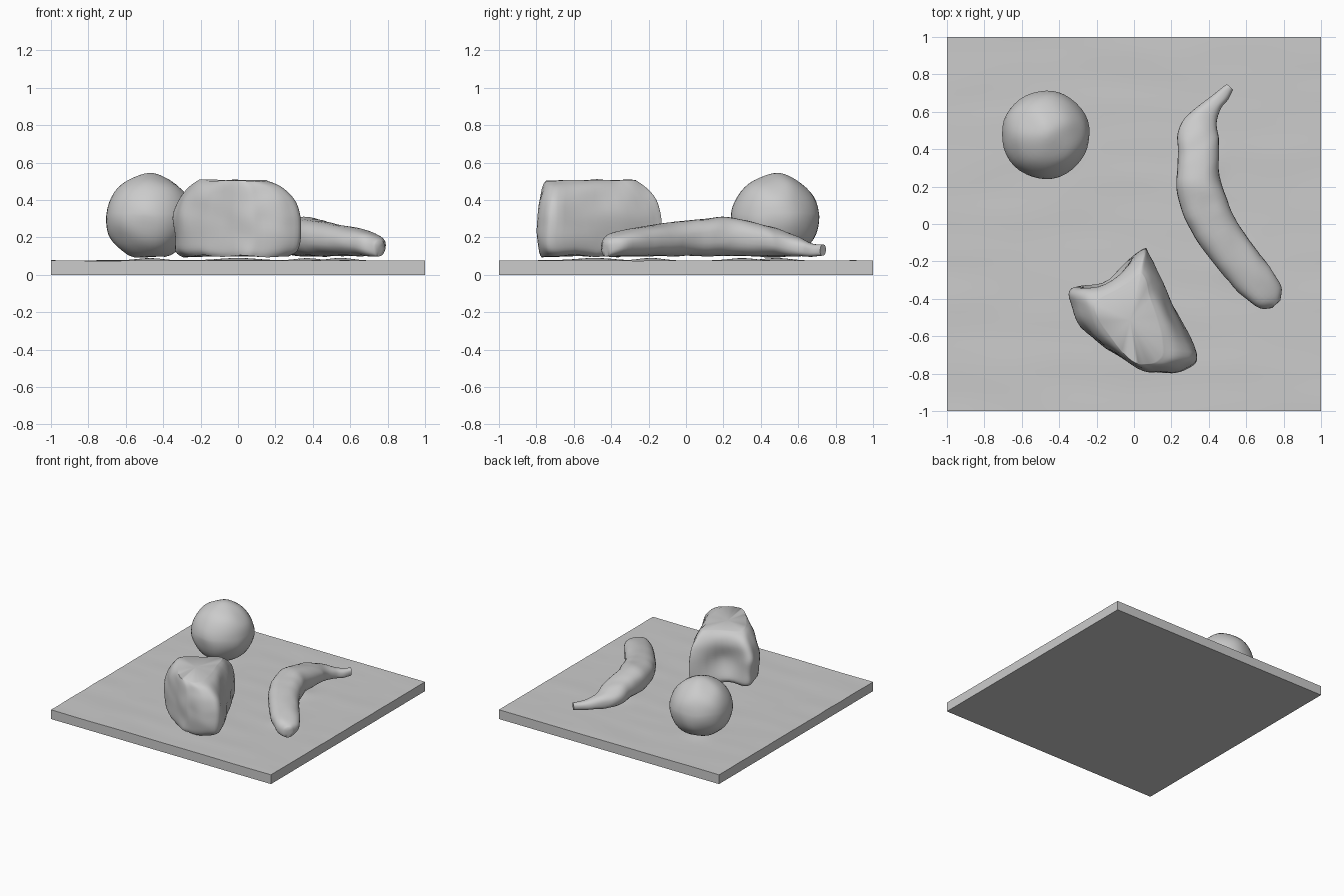
import bpy, bmesh, math
from mathutils import Vector, noise

cube = bpy.data.objects.get("Cube")
if cube:
    bpy.data.objects.remove(cube, do_unlink=True)

GREY = (0.6, 0.6, 0.6, 1)
mat = bpy.data.materials.new("plain grey")
mat.use_nodes = True
mat.diffuse_color = GREY
mat.node_tree.nodes["Principled BSDF"].inputs["Base Color"].default_value = GREY


def finish(bm, name, angle):
    bmesh.ops.recalc_face_normals(bm, faces=bm.faces)
    mesh = bpy.data.meshes.new(name)
    bm.to_mesh(mesh)
    bm.free()
    mesh.materials.append(mat)
    obj = bpy.data.objects.new(name, mesh)
    bpy.context.collection.objects.link(obj)
    bpy.ops.object.select_all(action='DESELECT')
    obj.select_set(True)
    bpy.context.view_layer.objects.active = obj
    bpy.ops.object.shade_smooth_by_angle(angle=math.radians(angle))
    return obj


def spline(pts, steps, closed=False):
    """Smooth curve through points of any dimension."""
    n = len(pts)
    pick = (lambda i: pts[i % n]) if closed else (lambda i: pts[max(0, min(n - 1, i))])
    out = []
    for i in range(n if closed else n - 1):
        a, b, c, d = (pick(i + k) for k in (-1, 0, 1, 2))
        for s in range(steps):
            t = s / steps
            out.append([q + t / 2 * (r - p + t * (2 * p - 5 * q + 4 * r - w
                        + t * (3 * (q - r) + w - p))) for p, q, r, w in zip(a, b, c, d)])
    if not closed:
        out.append(list(pts[-1]))
    return out


def loft(rings):
    """Skin a list of closed rings and close both ends."""
    bm = bmesh.new()
    loops = [[bm.verts.new(p) for p in ring] for ring in rings]
    n = len(loops[0])
    for a, b in zip(loops, loops[1:]):
        for i in range(n):
            j = (i + 1) % n
            bm.faces.new((a[i], a[j], b[j], b[i]))
    for end in (loops[0], loops[-1]):
        hub = bm.verts.new(sum((v.co for v in end), Vector()) / n)
        for i in range(n):
            bm.faces.new((end[i], end[(i + 1) % n], hub))
    return bm


def roughen(bm, amount, size):
    for v in bm.verts:
        v.co += noise.noise_vector(v.co / size) * amount


# Curved fruit: x, y, half width, top height along its centre line
path = [(.76, -.43, .03, .18), (.72, -.385, .085, .22), (.62, -.27, .11, .25),
        (.47, -.08, .115, .28), (.385, .08, .125, .30), (.345, .22, .12, .31),
        (.345, .36, .108, .28), (.345, .48, .11, .25), (.375, .57, .075, .21),
        (.43, .64, .045, .18), (.48, .69, .035, .165), (.515, .73, .022, .16)]
line = spline(path, 5)
rings = []
for i, (x, y, w, top) in enumerate(line):
    a, b = line[max(0, i - 1)], line[min(len(line) - 1, i + 1)]
    side = Vector((a[1] - b[1], b[0] - a[0], 0)).normalized()
    low = .125 if i == 0 else .1
    ring = []
    for k in range(28):
        ang = math.tau * k / 28
        c, s = math.cos(ang), math.sin(ang)
        c = math.copysign(abs(c) ** .85, c)
        s = math.copysign(abs(s) ** .85, s)
        ring.append(Vector((x, y, (top + low) / 2 + s * (top - low) / 2)) + side * w * c)
    rings.append(ring)
bm = loft(rings)
roughen(bm, .006, .09)
finish(bm, "curved_fruit", 60)

# Broken loaf: plan outline at its widest and at its flat top
wide = [(.03, -.14), (.08, -.17), (.20, -.42), (.33, -.69), (.28, -.77), (.14, -.79),
        (.02, -.77), (-.25, -.58), (-.33, -.43), (-.33, -.34), (-.19, -.30)]
crown = [(.01, -.27), (.05, -.29), (.10, -.45), (.15, -.66), (.12, -.73), (.06, -.75),
         (-.01, -.73), (-.14, -.58), (-.20, -.47), (-.19, -.41), (-.10, -.35)]
wide, crown = spline(wide, 5, True), spline(crown, 5, True)
levels = spline([(.1, .35), (.13, .08), (.2, 0), (.3, 0), (.38, .14),
                 (.44, .38), (.48, .66), (.505, 1)], 4)
bm = loft([[Vector((a[0] + t * (b[0] - a[0]), a[1] + t * (b[1] - a[1]), z))
            for a, b in zip(wide, crown)] for z, t in levels])
# Hollow in the broken end
hollow = Vector((-.13, -.26, .27))
for v in bm.verts:
    d = (v.co - hollow).length
    v.co += Vector((.5, -.87, 0)) * .07 * math.exp(-(d / .12) ** 2)
roughen(bm, .012, .13)
finish(bm, "broken_loaf", 60)

# Round fruit with a slight peak and a flattened base
bm = bmesh.new()
bmesh.ops.create_uvsphere(bm, u_segments=40, v_segments=24, radius=.235)
for v in bm.verts:
    r = math.hypot(v.co.x, v.co.y)
    if v.co.z > 0:
        v.co.z += .012 * math.exp(-(r / .08) ** 2) - .012
    v.co += Vector((-.472, .478, .31))
    v.co.z = max(v.co.z, .098)
roughen(bm, .008, .13)
finish(bm, "round_fruit", 60)

# Square board with a gently rippled top, swelling under each item
bm = bmesh.new()
bmesh.ops.create_grid(bm, x_segments=64, y_segments=64, size=1)
rim = [e for e in bm.edges if e.is_boundary]
skirt = bmesh.ops.extrude_edge_only(bm, edges=rim)["geom"]
lower = {v for v in skirt if isinstance(v, bmesh.types.BMVert)}
mounds = [(-.47, .48, .1), (.37, .3, .09), (.55, -.18, .09), (0, -.5, .15)]
for v in bm.verts:
    if v in lower:
        v.co.z = 0
        continue
    x, y, _ = v.co
    swell = sum(math.exp(-((x - mx) ** 2 + (y - my) ** 2) / r ** 2) for mx, my, r in mounds)
    v.co.z = .076 + .014 * min(1, swell) + .003 * noise.noise(Vector((x * 2, y * 6, 0)))
bm.faces.new([bm.verts.new((x, y, 0)) for x, y in ((-1, -1), (-1, 1), (1, 1), (1, -1))])
bmesh.ops.remove_doubles(bm, verts=bm.verts, dist=.0001)
finish(bm, "board", 30)
